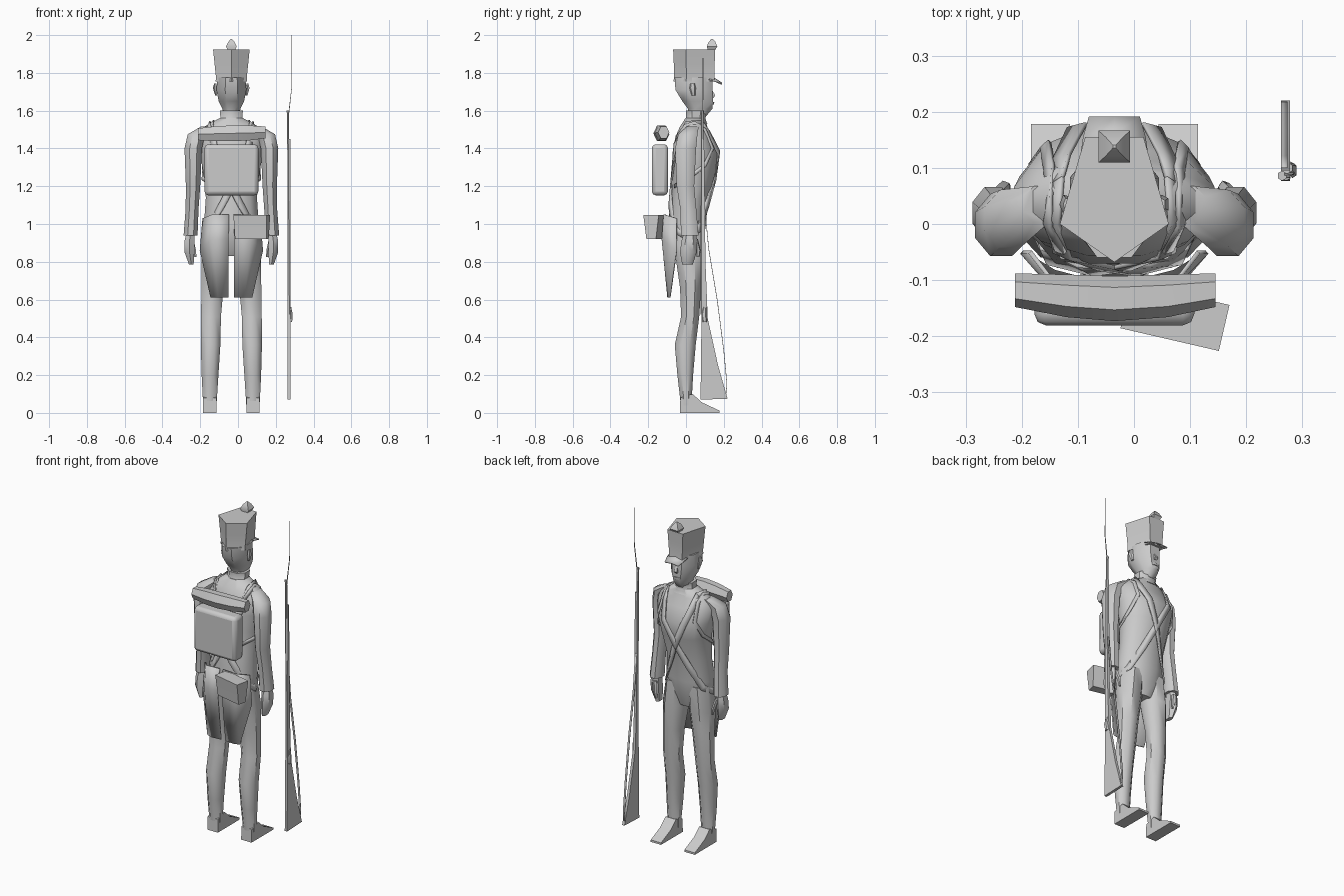
import bpy
from math import sin, cos, pi, radians
from mathutils import Vector

CX = -0.035  # centre line of the figure


def add(name, verts, faces, thick=0.0):
    me = bpy.data.meshes.new(name)
    me.from_pydata([tuple(v) for v in verts], [], faces)
    ob = bpy.data.objects.new(name, me)
    bpy.context.collection.objects.link(ob)
    if thick:
        s = ob.modifiers.new("thick", 'SOLIDIFY')
        s.thickness, s.offset = thick, 0
    return ob


def skin(name, rings):
    """Closed tube through rings of equal point count."""
    n = len(rings[0])
    f = [(r * n + i, r * n + (i + 1) % n, (r + 1) * n + (i + 1) % n, (r + 1) * n + i)
         for r in range(len(rings) - 1) for i in range(n)]
    f += [tuple(range(n))[::-1], tuple(range((len(rings) - 1) * n, len(rings) * n))]
    ob = add(name, [p for r in rings for p in r], f)
    fix_normals(ob)
    return ob


def fix_normals(ob):
    import bmesh
    bm = bmesh.new()
    bm.from_mesh(ob.data)
    bmesh.ops.recalc_face_normals(bm, faces=bm.faces)
    bm.to_mesh(ob.data)
    bm.free()


def loft(name, rings, n=8, x0=CX, side=1):
    """Ring = (dx, y, z, rx, ry), horizontal ellipses."""
    return skin(name, [[(x0 + side * x + rx * cos(2 * pi * (i + .5) / n),
                         y + ry * sin(2 * pi * (i + .5) / n), z) for i in range(n)]
                       for x, y, z, rx, ry in rings])


def sheet(name, rows, thick=0.006):
    n = len(rows[0])
    f = [(r * n + i, r * n + i + 1, (r + 1) * n + i + 1, (r + 1) * n + i)
         for r in range(len(rows) - 1) for i in range(n - 1)]
    return add(name, [p for r in rows for p in r], f, thick)


def prism(name, profile, x, wide):
    return skin(name, [[(x + s * wide / 2, y, z) for y, z in profile] for s in (-1, 1)])


# Torso: (dx, y, z, rx, ry)
TORSO = [(0, .01, .83, .07, .06), (0, .00, .91, .14, .095), (0, .005, 1.0, .15, .105),
         (0, .02, 1.14, .14, .10), (0, .045, 1.28, .155, .118), (0, .052, 1.38, .175, .127),
         (0, .04, 1.46, .185, .10), (0, .04, 1.515, .15, .075), (0, .05, 1.56, .065, .055)]
loft("coat_torso", TORSO, 12)


def on_torso(ang, z, grow=1.03):
    for a, b in zip(TORSO, TORSO[1:]):
        if a[2] <= z <= b[2]:
            t = (z - a[2]) / (b[2] - a[2])
            y, rx, ry = [a[k] + t * (b[k] - a[k]) for k in (1, 3, 4)]
            c, s = cos(radians(ang)), sin(radians(ang))
            return Vector((CX + grow * rx * c, y + grow * ry * s, z)), Vector((c, s, .3))


def strap(name, path, wide, side, closed=False):
    pts = [on_torso(a if side > 0 else 180 - a, z) for a, z in path]
    rows, n = [], len(pts)
    for i, (p, nrm) in enumerate(pts):
        nxt = pts[(i + 1) % n if closed else min(i + 1, n - 1)][0]
        prv = pts[i - 1 if closed else max(i - 1, 0)][0]
        w = (nxt - prv).cross(nrm).normalized() * wide / 2
        rows.append([p - w, p + w])
    if closed:
        rows.append(rows[0])
    return sheet(name, rows, .008)


CROSS = [(150, 1.535), (122, 1.48), (112, 1.38), (90, 1.24), (65, 1.1), (35, .97), (0, .93),
         (-35, .97), (-70, 1.1), (-95, 1.22), (-120, 1.42), (-150, 1.53)]
PACK = [(-60, 1.46), (-35, 1.52), (0, 1.535), (45, 1.5), (48, 1.4), (25, 1.31), (-15, 1.24), (-55, 1.2)]

for side, tag in ((-1, "left"), (1, "right")):
    strap(tag + "_cross_belt", CROSS, .036, side, True)
    strap(tag + "_pack_strap", PACK, .02, side)
    # Arm with cuff
    loft(tag + "_sleeve", [(.13, .035, 1.515, .035, .035), (.185, .01, 1.475, .05, .055),
                           (.202, -.002, 1.40, .05, .06), (.203, -.003, 1.2, .041, .05),
                           (.208, .012, 1.08, .037, .046), (.216, .02, .94, .04, .05)], 8, side=side)
    # Hand and thumb
    loft(tag + "_hand", [(.215, .02, .96, .024, .03), (.222, .018, .91, .03, .042),
                         (.222, .012, .85, .03, .044), (.212, .008, .785, .014, .028)], 6, side=side)
    loft(tag + "_thumb", [(.21, .05, .92, .012, .014), (.196, .066, .86, .011, .012),
                          (.19, .064, .825, .006, .008)], 5, side=side)
    # Leg
    loft(tag + "_leg", [(.075, .005, .97, .07, .09), (.088, .018, .82, .075, .078),
                        (.1, .024, .66, .063, .06), (.108, .022, .51, .057, .052),
                        (.11, -.004, .36, .056, .06), (.113, -.004, .2, .048, .045),
                        (.114, 0, .07, .04, .033), (.114, 0, .01, .036, .032)], 8, side=side)
    # Shoe
    prism(tag + "_shoe", [(-.032, 0), (.178, 0), (.178, .012), (.085, .055), (.035, .1), (-.03, .08)],
          CX + side * .114, .07)
    # Coat tail: back panel and folded outer panel
    sheet(tag + "_coat_tail", [[(CX + side * x, y, z) for x, y, z in row] for row in (
        ((.012, -.11, 1.05), (.1, -.115, 1.05), (.15, -.05, 1.03)),
        ((.015, -.125, .92), (.1, -.125, .92), (.165, -.05, .86)),
        ((.015, -.09, .61), (.07, -.095, .61), (.108, -.085, .61)))], .008)

# Collar, neck, head
loft("collar", [(0, .05, 1.53, .085, .068), (0, .052, 1.555, .062, .055), (0, .055, 1.60, .066, .06)])
loft("head", [(0, .06, 1.57, .045, .05), (0, .075, 1.61, .052, .07), (0, .062, 1.65, .073, .088),
              (0, .042, 1.71, .086, .106), (0, .04, 1.775, .08, .108)], 8)
loft("nose", [(0, .132, 1.715, .006, .006), (0, .142, 1.68, .014, .018), (0, .138, 1.668, .012, .01)], 4)
loft("mouth", [(0, .138, 1.632, .024, .01), (0, .138, 1.645, .024, .012)], 6)
for side, tag in ((-1, "left"), (1, "right")):
    loft(tag + "_ear", [(.08, .04, 1.68, .006, .01), (.088, .035, 1.72, .01, .018),
                        (.085, .035, 1.745, .006, .012)], 5, side=side)

# Tall cap, visor and pompom
CAP = [(0, -.068), (.097, .0), (.052, .155), (-.052, .155), (-.097, .0)]
skin("cap", [[(CX + x * sx, .04 + (y - .04) * sy, z) for x, y in CAP]
             for z, sx, sy in ((1.755, .86, .98), (1.775, .84, .96), (1.85, .92, .97), (1.925, 1, 1))])
sheet("visor", [[(CX - .06, .12, 1.765), (CX, .14, 1.775), (CX + .06, .12, 1.765)],
                [(CX - .055, .155, 1.755), (CX, .16, 1.765), (CX + .055, .155, 1.755)],
                [(CX - .045, .19, 1.74), (CX, .19, 1.745), (CX + .045, .19, 1.74)]], .006)
loft("pompom", [(0, .132, 1.90, .012, .012), (0, .138, 1.94, .04, .04), (0, .138, 1.965, .022, .024),
                (0, .138, 1.98, .004, .004)], 4)

# Backpack
bpy.ops.mesh.primitive_cube_add(size=1, location=(CX, -.138, 1.287))
pack = bpy.context.object
pack.name = "backpack"
for v in pack.data.vertices:
    v.co = (v.co.x * .285, v.co.y * .085, v.co.z * .27)
bev = pack.modifiers.new("round", 'BEVEL')
bev.width, bev.segments = .02, 2

# Blanket roll on the pack
skin("blanket_roll", [[(x, y + r * 1.0 * cos(i * pi / 3), z + r * 1.2 * sin(i * pi / 3)) for i in range(6)]
                      for x, y, z, r in ((-.212, -.118, 1.475, .03), (-.12, -.128, 1.478, .038),
                                         (CX, -.133, 1.48, .04), (.06, -.128, 1.482, .038),
                                         (.145, -.118, 1.485, .03))])

# Cartridge pouch, turned slightly outward
pouch = skin("cartridge_pouch", [[(x * .09 * k, y * d, z) for x, y in ((-1, -1), (1, -1), (1, 1), (-1, 1))]
                                 for z, k, d in ((-.065, .95, .026), (.0, .98, .034), (.062, 1, .042))])
pouch.location, pouch.rotation_euler = (.073, -.165, .985), (0, 0, radians(-13))

# Musket: stock, barrel, lock, bayonet and sling
prism("musket_stock", [(.077, .07), (.22, .075), (.17, .25), (.115, .5), (.103, .8), (.096, 1.45),
                       (.084, 1.45), (.082, .5)], .27, .016)
loft("musket_barrel", [(.272, .086, .52, .008, .009), (.265, .086, 1.58, .006, .007),
                       (.264, .086, 1.6, .009, .009)], 6, x0=0)
loft("musket_lock", [(.28, .1, .48, .008, .012), (.284, .095, .52, .007, .014),
                     (.279, .1, .56, .004, .008)], 5, x0=0)
loft("bayonet", [(.266, .088, 1.56, .003, .003), (.284, .09, 1.72, .002, .003),
                 (.285, .09, 2.0, .001, .001)], 4, x0=0)
sheet("musket_sling", [[(.262, y, z), (.274, y, z)] for y, z in
                       ((.1, 1.08), (.12, .87), (.165, .6), (.2, .33), (.217, .15), (.21, .09))], .003)

# Smooth shading with sharp edges kept
bpy.ops.object.select_all(action='SELECT')
bpy.context.view_layer.objects.active = pack
bpy.ops.object.shade_smooth_by_angle(angle=radians(45))
